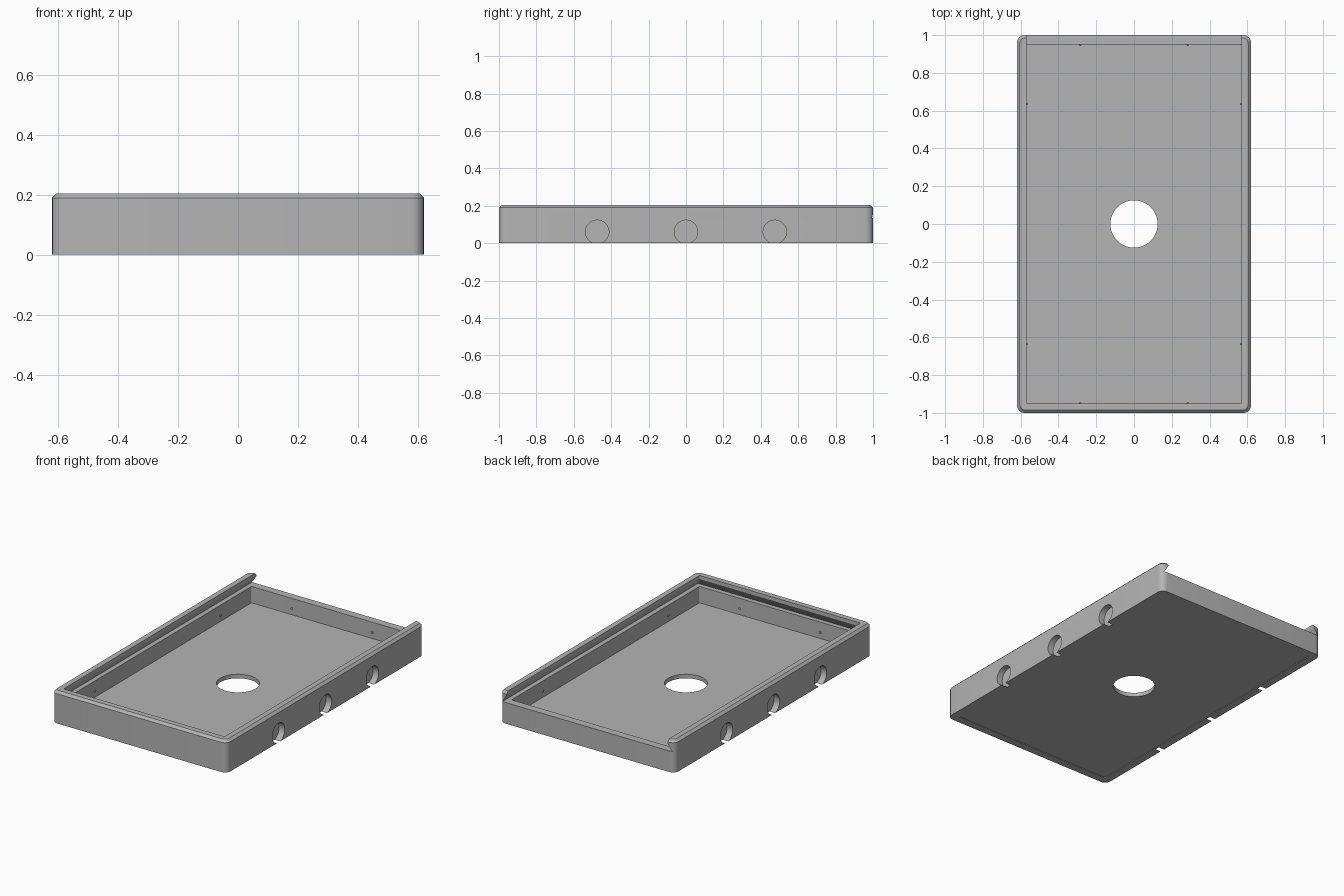
import bpy, bmesh, math
from mathutils import Matrix

cube = bpy.data.objects.get("Cube")
if cube:
    bpy.data.objects.remove(cube, do_unlink=True)

grey = bpy.data.materials.new("matte grey")
grey.use_nodes = True
colour = (0.46, 0.46, 0.46, 1)
grey.diffuse_color = colour
grey.node_tree.nodes["Principled BSDF"].inputs["Base Color"].default_value = colour

W, L, H = 0.62, 1.0, 0.205      # half width, half length, height
WALL, FLOOR, LEDGE = 0.05, 0.03, 0.135
IX, IY = W - WALL, L - WALL     # inner half sizes


def add_object(name, bm):
    bmesh.ops.recalc_face_normals(bm, faces=bm.faces)
    mesh = bpy.data.meshes.new(name)
    bm.to_mesh(mesh)
    bm.free()
    mesh.materials.append(grey)
    obj = bpy.data.objects.new(name, mesh)
    bpy.context.collection.objects.link(obj)
    return obj


def outline(x, y0, y1, r, steps=6):
    """Rounded rectangle, symmetric in x."""
    pts = []
    corners = [(x - r, y1 - r), (r - x, y1 - r), (r - x, y0 + r), (x - r, y0 + r)]
    for i, (cx, cy) in enumerate(corners):
        for s in range(steps + 1):
            a = math.pi / 2 * (i + s / steps)
            pts.append((cx + r * math.cos(a), cy + r * math.sin(a)))
    return pts


def loft(name, sections):
    """Solid through rounded rectangles given as (z, x, y0, y1, r)."""
    bm = bmesh.new()
    rings = [[bm.verts.new((px, py, z)) for px, py in outline(*rect)]
             for z, *rect in sections]
    n = len(rings[0])
    for low, high in zip(rings, rings[1:]):
        for i in range(n):
            j = (i + 1) % n
            bm.faces.new((low[i], low[j], high[j], high[i]))
    bm.faces.new(rings[0])
    bm.faces.new(rings[-1])
    return add_object(name, bm)


def cylinder(name, radius, depth, centre, sideways=False):
    bm = bmesh.new()
    turn = Matrix.Rotation(math.pi / 2, 4, 'Y') if sideways else Matrix()
    bmesh.ops.create_cone(bm, cap_ends=True, segments=48, radius1=radius,
                          radius2=radius, depth=depth,
                          matrix=Matrix.Translation(centre) @ turn)
    return add_object(name, bm)


def cut(body, cutter):
    mod = body.modifiers.new("cut", 'BOOLEAN')
    mod.operation = 'DIFFERENCE'
    mod.solver = 'EXACT'
    mod.object = cutter
    bpy.context.view_layer.objects.active = body
    bpy.ops.object.modifier_apply(modifier=mod.name)
    bpy.data.objects.remove(cutter, do_unlink=True)


# Tray body with rounded corners and a bevelled top rim
c = 0.015
tray = loft("tray_body", [(0, W, -L, L, 0.04), (H - c, W, -L, L, 0.04),
                          (H, W - c, c - L, L - c, 0.03)])

# Main cavity
cut(tray, loft("cavity_cutter", [(FLOOR, IX, -IY, IY, 0.008),
                                 (0.17, IX, -IY, IY, 0.008)]))

# Undercut channel for a sliding lid, open at the back
g = 0.03
cut(tray, loft("lid_channel_cutter", [(LEDGE, IX + g, -IY - g, 1.2, 0.008),
                                      (0.182, IX, -IY, 1.2, 0.008),
                                      (0.3, IX, -IY, 1.2, 0.008)]))

# Shallow inset panel underneath
cut(tray, loft("underside_cutter", [(-0.05, IX, -IY, IY, 0.008),
                                    (0.004, IX, -IY, IY, 0.008)]))

# Round opening in the floor
cut(tray, cylinder("floor_hole_cutter", 0.125, 0.3, (0, 0, 0)))

# Blind round pockets in both long sides
for side in (-1, 1):
    for y in (-0.475, 0, 0.475):
        cut(tray, cylinder("pocket_cutter", 0.0625, 0.08, (side * W, y, 0.0605), True))

bpy.ops.object.select_all(action='DESELECT')
tray.select_set(True)
bpy.context.view_layer.objects.active = tray
bpy.ops.object.shade_smooth_by_angle(angle=math.radians(30))

# Small locating bumps on the inner walls
bm = bmesh.new()
for sx in (-1, 1):
    for sy in (-1, 1):
        for spot in ((sx * IX, sy * 0.635, 0.07), (sx * 0.285, sy * IY, 0.07)):
            bmesh.ops.create_icosphere(bm, subdivisions=2, radius=0.007,
                                       matrix=Matrix.Translation(spot))
add_object("wall_bumps", bm)
